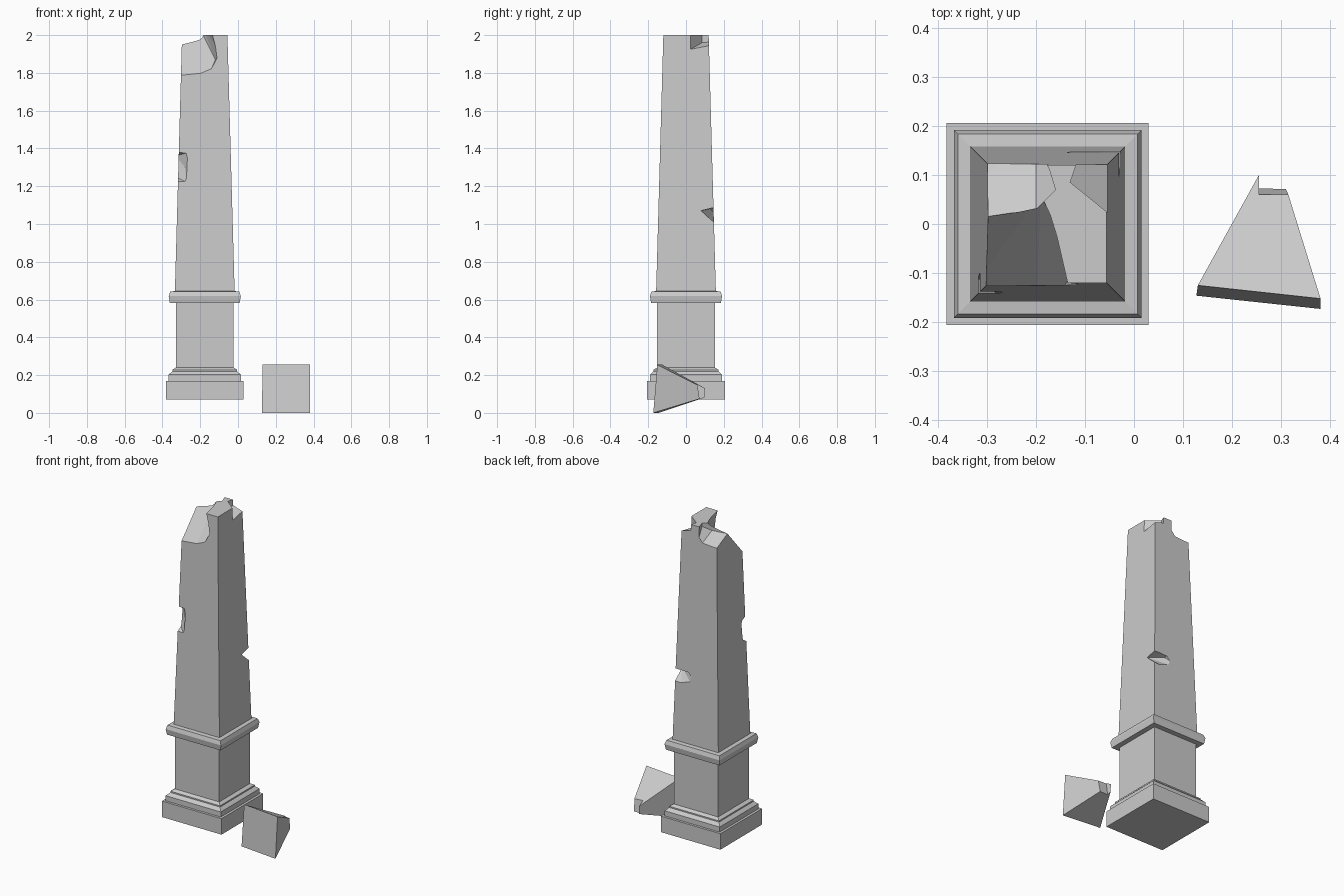
import bpy, bmesh

if "Cube" in bpy.data.objects:
    bpy.data.objects.remove(bpy.data.objects["Cube"])


def hull(name, pts):
    """Convex solid around a few points."""
    bm = bmesh.new()
    for p in pts:
        bm.verts.new(p)
    res = bmesh.ops.convex_hull(bm, input=bm.verts)
    junk = {g for g in res["geom_interior"] + res["geom_unused"]
            if isinstance(g, bmesh.types.BMVert)}
    bmesh.ops.delete(bm, geom=list(junk), context='VERTS')
    bmesh.ops.dissolve_limit(bm, angle_limit=0.01, verts=bm.verts, edges=bm.edges)
    bmesh.ops.recalc_face_normals(bm, faces=bm.faces)
    return finish(name, bm)


def square_tower(name, cx, profile):
    """Stack of square rings from (half width, z) pairs, capped at both ends."""
    bm = bmesh.new()
    rings = [[bm.verts.new((cx + sx * h, sy * h, z))
              for sx, sy in ((-1, -1), (1, -1), (1, 1), (-1, 1))] for h, z in profile]
    for a, b in zip(rings, rings[1:]):
        for i in range(4):
            j = (i + 1) % 4
            bm.faces.new((a[i], a[j], b[j], b[i]))
    bm.faces.new(rings[0][::-1])
    bm.faces.new(rings[-1])
    return finish(name, bm)


def finish(name, bm):
    me = bpy.data.meshes.new(name)
    bm.to_mesh(me)
    bm.free()
    ob = bpy.data.objects.new(name, me)
    bpy.context.collection.objects.link(ob)
    return ob


def chip(target, pts):
    """Break a convex piece out of the target."""
    cutter = hull("cutter", pts)
    cutter.hide_render = True
    mod = target.modifiers.new("chip", 'BOOLEAN')
    mod.operation = 'DIFFERENCE'
    mod.solver = 'EXACT'
    mod.object = cutter
    bpy.context.view_layer.objects.active = target
    bpy.ops.object.modifier_apply(modifier=mod.name)
    bpy.data.objects.remove(cutter)


# Obelisk: stepped base, pedestal, moulding and tapering shaft
obelisk = square_tower("obelisk", -0.176, [
    (0.206, 0.07), (0.206, 0.17), (0.191, 0.17), (0.191, 0.202), (0.172, 0.22),
    (0.172, 0.228), (0.153, 0.24), (0.153, 0.583), (0.185, 0.583), (0.191, 0.618),
    (0.183, 0.642), (0.158, 0.645), (0.12, 2.0)])

# Broken front left of the top
chip(obelisk, [(-0.4, -0.225, 1.665), (-0.2, -0.225, 1.685), (-0.4, 0.1, 2.04),
               (-0.19, 0.06, 2.01), (-0.12, -0.09, 1.87), (-0.09, -0.2, 1.9),
               (-0.13, -0.2, 2.05), (-0.4, -0.225, 2.05), (-0.19, 0.06, 2.05),
               (-0.4, 0.1, 2.05)])
# Broken back left of the top
chip(obelisk, [(-0.4, 0.0, 1.95), (-0.4, 0.2, 1.87), (-0.2, 0.2, 1.87),
               (-0.2, 0.03, 1.95), (-0.16, 0.07, 1.98), (-0.4, 0.0, 2.06),
               (-0.4, 0.2, 2.06), (-0.23, 0.2, 2.06), (-0.16, 0.07, 2.06),
               (-0.19, 0.04, 2.06)])
# Broken back right of the top
chip(obelisk, [(0.0, -0.02, 1.9), (0.0, 0.2, 1.97), (-0.09, 0.2, 1.97),
               (-0.13, 0.085, 1.96), (0.0, -0.02, 2.07), (0.0, 0.2, 2.07),
               (-0.06, 0.2, 2.07), (-0.13, 0.085, 2.07)])
# Chip on the front left edge
chip(obelisk, [(-0.26, -0.15, 1.38), (-0.27, -0.15, 1.22), (-0.33, -0.15, 1.22),
               (-0.33, -0.15, 1.385), (-0.33, -0.09, 1.36), (-0.33, -0.1, 1.25),
               (-0.28, -0.12, 1.3)])
# Chip on the back right edge
chip(obelisk, [(0.05, 0.2, 1.1), (-0.12, 0.2, 1.1), (-0.21, 0.2, 1.0),
               (-0.1, 0.2, 0.96), (0.05, 0.2, 0.97), (0.0, 0.08, 1.07),
               (-0.03, 0.08, 1.07), (-0.12, 0.13, 1.08)])

# Fallen pyramid tip with its point broken off
tip = hull("fallen_tip", [(0.127, -0.146, 0.0), (0.38, -0.173, 0.0), (0.38, -0.152, 0.255),
                          (0.13, -0.125, 0.255), (0.285, 0.155, 0.1)])
chip(tip, [(x, y, z) for x in (0.255, 0.5)
           for y, z in ((0.057, 0.17), (0.077, 0.04), (0.3, 0.17), (0.3, 0.04))])
